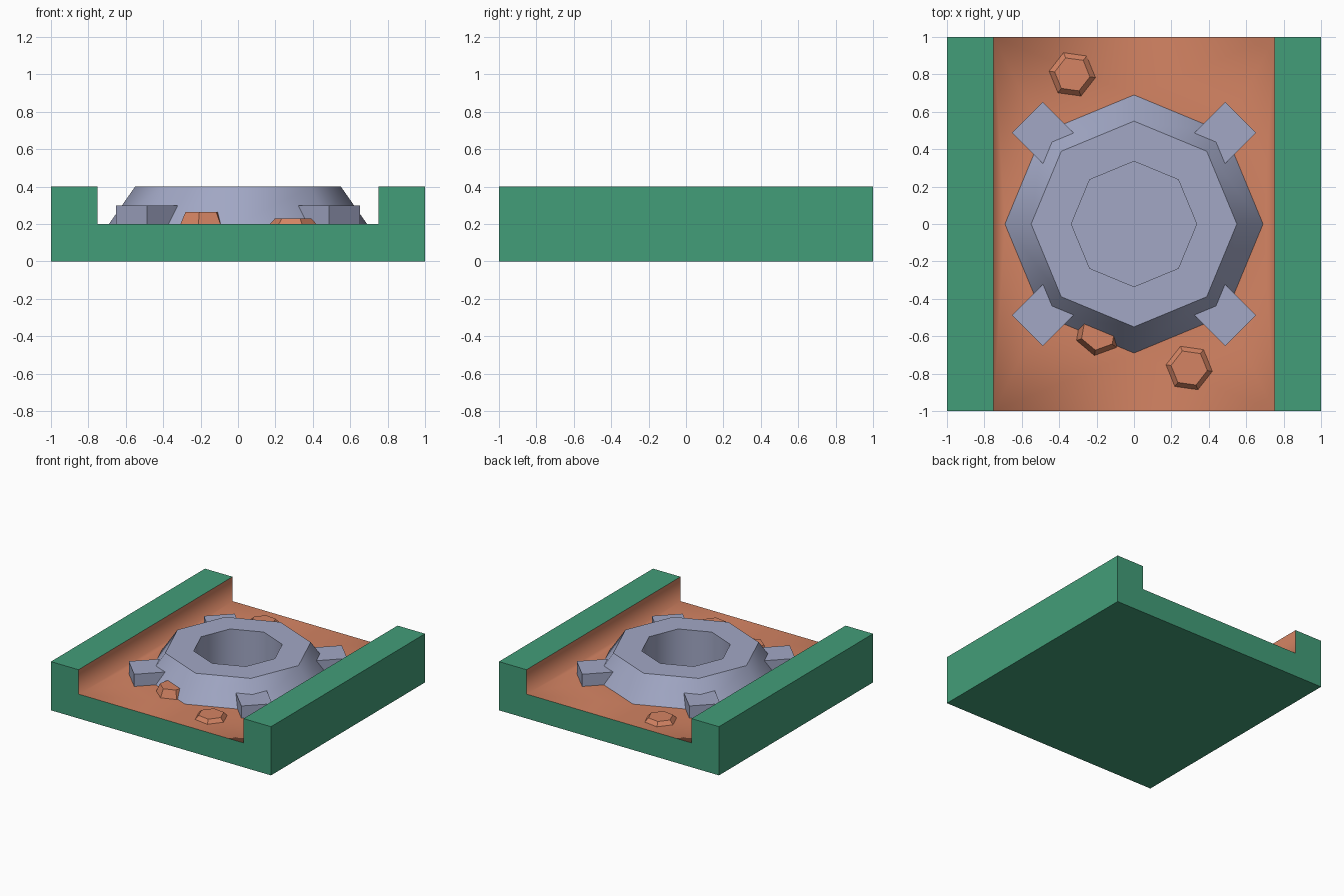
import bpy, bmesh, math

if "Cube" in bpy.data.objects:
    bpy.data.objects.remove(bpy.data.objects["Cube"])


def material(name, rgb):
    m = bpy.data.materials.new(name)
    m.diffuse_color = (*rgb, 1)
    m.use_nodes = True
    m.node_tree.nodes["Principled BSDF"].inputs["Base Color"].default_value = m.diffuse_color
    return m


GREEN = material("green", (0.055, 0.34, 0.19))
CLAY = material("clay", (0.66, 0.23, 0.125))
GREY = material("lavender_grey", (0.36, 0.39, 0.56))


def finish(name, bm, mat, smooth=None):
    me = bpy.data.meshes.new(name)
    bm.to_mesh(me)
    bm.free()
    me.materials.append(mat)
    ob = bpy.data.objects.new(name, me)
    bpy.context.collection.objects.link(ob)
    if smooth is not None:
        bpy.ops.object.select_all(action='DESELECT')
        ob.select_set(True)
        bpy.context.view_layer.objects.active = ob
        bpy.ops.object.shade_smooth_by_angle(angle=math.radians(smooth))
    return ob


def ring(bm, r, z, sides, centre=(0, 0), turn=0):
    angles = [math.radians(turn) + math.tau * i / sides for i in range(sides)]
    return [bm.verts.new((centre[0] + r * math.cos(a), centre[1] + r * math.sin(a), z))
            for a in angles]


def turned(name, profile, sides, mat, centre=(0, 0), turn=0, smooth=None):
    """Many-sided solid from (radius, z) rings, capped at the last ring."""
    bm = bmesh.new()
    rings = [ring(bm, r, z, sides, centre, turn) for r, z in profile]
    for a, b in zip(rings, rings[1:]):
        for i in range(sides):
            j = (i + 1) % sides
            bm.faces.new((a[i], a[j], b[j], b[i]))
    bm.faces.new(rings[-1])
    return finish(name, bm, mat, smooth)


# Green channel-shaped base, left open where the clay ground lines it
profile = [(-1, 0), (1, 0), (1, .4), (.75, .4), (.75, .2), (-.75, .2), (-.75, .4), (-1, .4)]
bm = bmesh.new()
front = [bm.verts.new((x, -1, z)) for x, z in profile]
back = [bm.verts.new((x, 1, z)) for x, z in profile]
bm.faces.new(front)
bm.faces.new(back[::-1])
for i in range(8):
    if i not in (3, 4, 5):
        j = (i + 1) % 8
        bm.faces.new((front[i], back[i], back[j], front[j]))
finish("channel_base", bm, GREEN)

# Clay ground with an eight-sided opening, rising up the inner walls
bm = bmesh.new()
floor = [bm.verts.new((x, y, .2)) for x, y in ((-.75, -1), (.75, -1), (.75, 1), (-.75, 1))]
edges = []
for loop in (floor, ring(bm, .69, .2, 8)):
    edges += [bm.edges.new((loop[i - 1], loop[i])) for i in range(len(loop))]
bmesh.ops.triangle_fill(bm, edges=edges, use_beauty=True, normal=(0, 0, 1))
for f in bm.faces:
    f.normal_update()
    if f.normal.z < 0:
        f.normal_flip()
for a, b in ((floor[1], floor[2]), (floor[3], floor[0])):
    c, d = (bm.verts.new((v.co.x, v.co.y, .4)) for v in (b, a))
    bm.faces.new((b, a, d, c))
finish("clay_ground", bm, CLAY, 180)

# Raised ring with a sunken centre
turned("raised_ring", [(.69, .2), (.55, .4), (.335, .4), (.335, .06)], 8, GREY, smooth=50)

# Four foot blocks on the diagonals
for sx in (-1, 1):
    for sy in (-1, 1):
        turned("foot_block", [(.165, .2), (.165, .3)], 4, GREY, (sx * .487, sy * .487))

# Small six-sided rocks
for x, y, turn, top_r, top_z in ((-.33, .80, -8, .095, .23),
                                 (.295, -.77, -8, .098, .23),
                                 (-.19, -.58, 20, .096, .265)):
    turned("small_rock", [(.125, .2), (top_r, top_z)], 6, CLAY, (x, y), turn)
